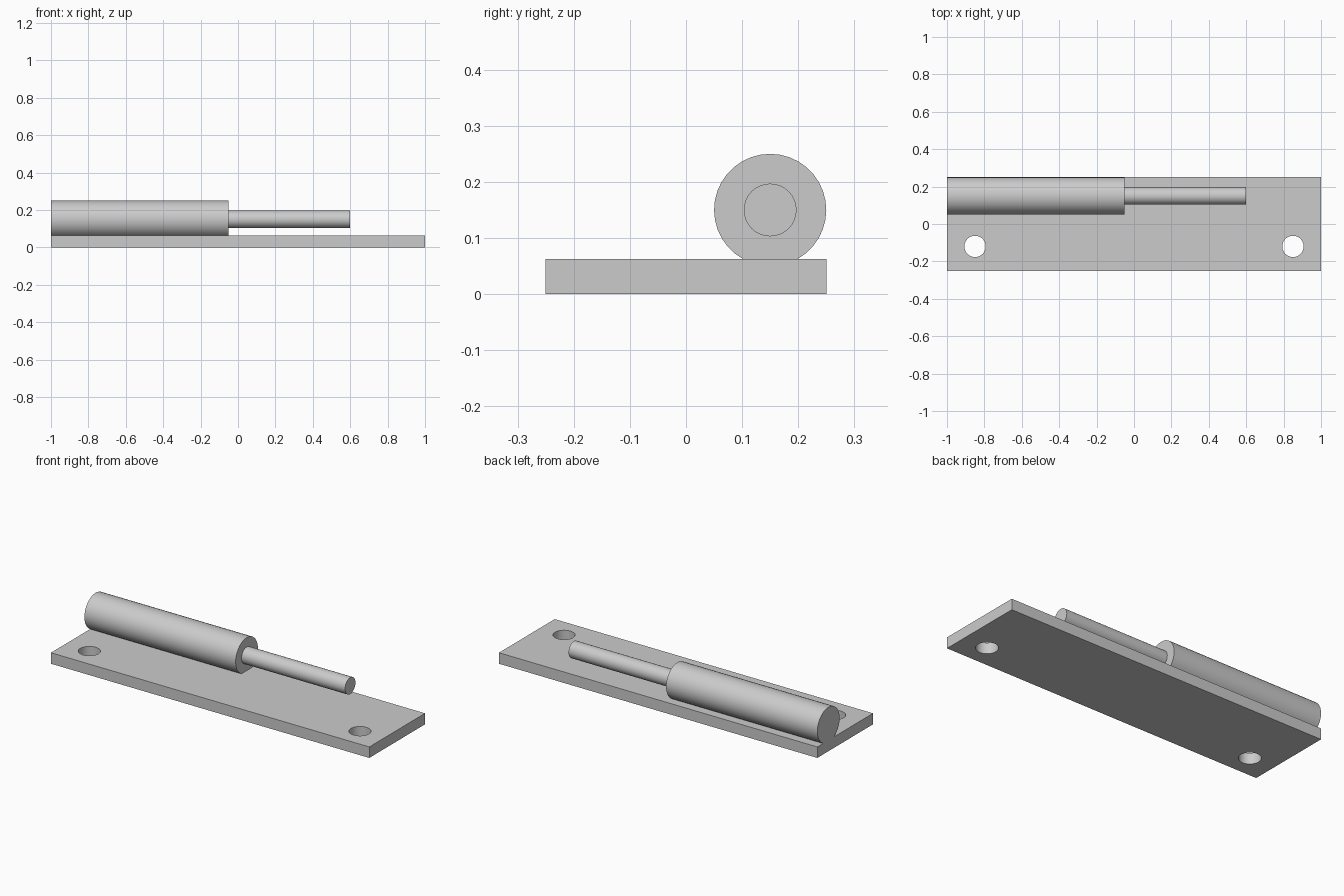
import bpy
import bmesh
from math import asin, cos, pi, sin, tau

LENGTH, DEPTH, THICK = 2.0, 0.5, 0.0625
AXIS_Y, AXIS_Z = 0.15, 0.15
BARREL_R, ROD_R, HOLE_R = 0.1, 0.047, 0.057
BARREL_END, ROD_END = -0.05, 0.6

old = bpy.data.objects.get("Cube")
if old:
    bpy.data.objects.remove(old, do_unlink=True)

# Single plain metal colour
metal = bpy.data.materials.new("light grey metal")
metal.use_nodes = True
metal.diffuse_color = (0.6, 0.6, 0.6, 1)
metal.node_tree.nodes["Principled BSDF"].inputs["Base Color"].default_value = (0.6, 0.6, 0.6, 1)


def finish(obj):
    """Shade smooth, keeping the sharp rims."""
    bpy.ops.object.select_all(action="DESELECT")
    bpy.context.view_layer.objects.active = obj
    obj.select_set(True)
    bpy.ops.object.shade_smooth_by_angle(angle=pi / 6)


def prism(name, points, depth):
    """Extrude a closed outline along a vector into a solid."""
    bm = bmesh.new()
    face = bm.faces.new([bm.verts.new(p) for p in points])
    side = bmesh.ops.extrude_face_region(bm, geom=[face], use_keep_orig=True)["geom"]
    bmesh.ops.translate(bm, verts=[v for v in side if isinstance(v, bmesh.types.BMVert)], vec=depth)
    bmesh.ops.recalc_face_normals(bm, faces=bm.faces)
    mesh = bpy.data.meshes.new(name)
    bm.to_mesh(mesh)
    bm.free()
    mesh.materials.append(metal)
    obj = bpy.data.objects.new(name, mesh)
    bpy.context.collection.objects.link(obj)
    return obj


def arc(x, radius, start, sweep, count):
    """Points of an arc around the bolt axis at position x."""
    angles = [start + sweep * i / count for i in range(count + 1)]
    if sweep == tau:
        angles.pop()
    return [(x, AXIS_Y + radius * cos(a), AXIS_Z + radius * sin(a)) for a in angles]


# Base plate
hx, hy = LENGTH / 2, DEPTH / 2
plate = prism("base_plate", [(-hx, -hy, 0), (hx, -hy, 0), (hx, hy, 0), (-hx, hy, 0)], (0, 0, THICK))

# Two screw holes drilled through the plate
for x in (-0.85, 0.85):
    ring = [(x + HOLE_R * cos(tau * i / 40), -0.12 + HOLE_R * sin(tau * i / 40), -0.1) for i in range(40)]
    cutter = prism("hole_cutter", ring, (0, 0, 0.3))
    cutter.hide_render = True
    cut = plate.modifiers.new("screw_hole", "BOOLEAN")
    cut.operation, cut.solver, cut.object = "DIFFERENCE", "EXACT", cutter
    bpy.context.view_layer.objects.active = plate
    bpy.ops.object.modifier_apply(modifier=cut.name)
    bpy.data.objects.remove(cutter, do_unlink=True)
finish(plate)

# Barrel, its underside cut flat where it meets the plate
low = asin((THICK - AXIS_Z) / BARREL_R)
finish(prism("barrel", arc(-hx, BARREL_R, low, pi - 2 * low, 30), (BARREL_END + hx, 0, 0)))

# Pin projecting from the barrel
finish(prism("pin", arc(BARREL_END, ROD_R, 0, tau, 32), (ROD_END - BARREL_END, 0, 0)))
